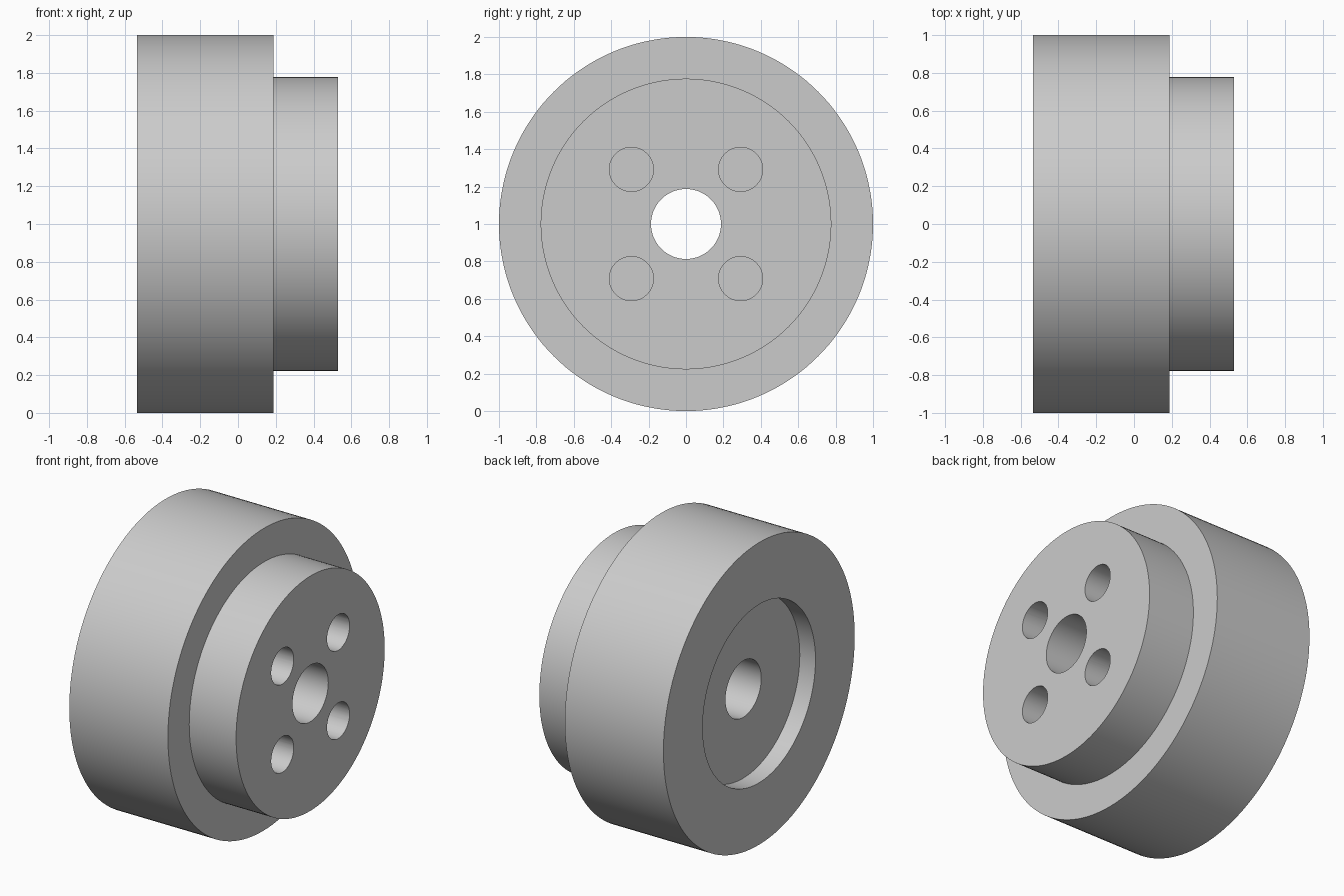
import bpy
import bmesh
from math import pi, radians
from mathutils import Matrix, Vector

cube = bpy.data.objects.get("Cube")
if cube:
    bpy.data.objects.remove(cube, do_unlink=True)

CENTRE_Z = 1.0
BOLT_OFFSET = 0.292
BOLT_RADIUS = 0.118
BOLT_DEPTH = 0.4
FACE_X = 0.53

# Single plain grey material
grey = bpy.data.materials.new("plain_grey")
grey.use_nodes = True
colour = (0.6, 0.6, 0.6, 1)
grey.diffuse_color = colour
grey.node_tree.nodes["Principled BSDF"].inputs["Base Color"].default_value = colour


def add_object(name, bm):
    bmesh.ops.recalc_face_normals(bm, faces=bm.faces)
    mesh = bpy.data.meshes.new(name)
    bm.to_mesh(mesh)
    bm.free()
    mesh.materials.append(grey)
    obj = bpy.data.objects.new(name, mesh)
    bpy.context.collection.objects.link(obj)
    return obj


def lathe(name, profile, steps=144):
    """Revolve a closed (x, radius) profile around the wheel axis."""
    bm = bmesh.new()
    verts = [bm.verts.new((x, 0, CENTRE_Z + r)) for x, r in profile]
    edges = [bm.edges.new((verts[i - 1], v)) for i, v in enumerate(verts)]
    bmesh.ops.spin(bm, geom=verts + edges, cent=(0, 0, CENTRE_Z), axis=(1, 0, 0),
                   angle=2 * pi, steps=steps, use_merge=True)
    bmesh.ops.remove_doubles(bm, verts=bm.verts, dist=1e-5)
    return add_object(name, bm)


# Stepped wheel: recessed back, wide rim, raised hub and through bore
wheel = lathe("stepped_wheel", [
    (-0.42, 0.187), (-0.42, 0.59), (-0.535, 0.59), (-0.535, 1.0),
    (0.187, 1.0), (0.187, 0.777), (FACE_X, 0.777), (FACE_X, 0.187),
])

# Four blind bolt holes in the hub face
bm = bmesh.new()
for sy in (-1, 1):
    for sz in (-1, 1):
        place = Matrix.Translation(Vector((FACE_X, sy * BOLT_OFFSET, CENTRE_Z + sz * BOLT_OFFSET)))
        bmesh.ops.create_cone(bm, cap_ends=True, segments=48, radius1=BOLT_RADIUS,
                              radius2=BOLT_RADIUS, depth=2 * BOLT_DEPTH,
                              matrix=place @ Matrix.Rotation(pi / 2, 4, 'Y'))
cutter = add_object("bolt_hole_cutter", bm)
cutter.hide_render = True

cut = wheel.modifiers.new("bolt_holes", 'BOOLEAN')
cut.operation = 'DIFFERENCE'
cut.solver = 'EXACT'
cut.object = cutter

# Apply the cut, remove the cutter and smooth the round walls
bpy.ops.object.select_all(action='DESELECT')
wheel.select_set(True)
bpy.context.view_layer.objects.active = wheel
bpy.ops.object.modifier_apply(modifier=cut.name)
bpy.data.objects.remove(cutter, do_unlink=True)
bpy.ops.object.shade_smooth_by_angle(angle=radians(30))
